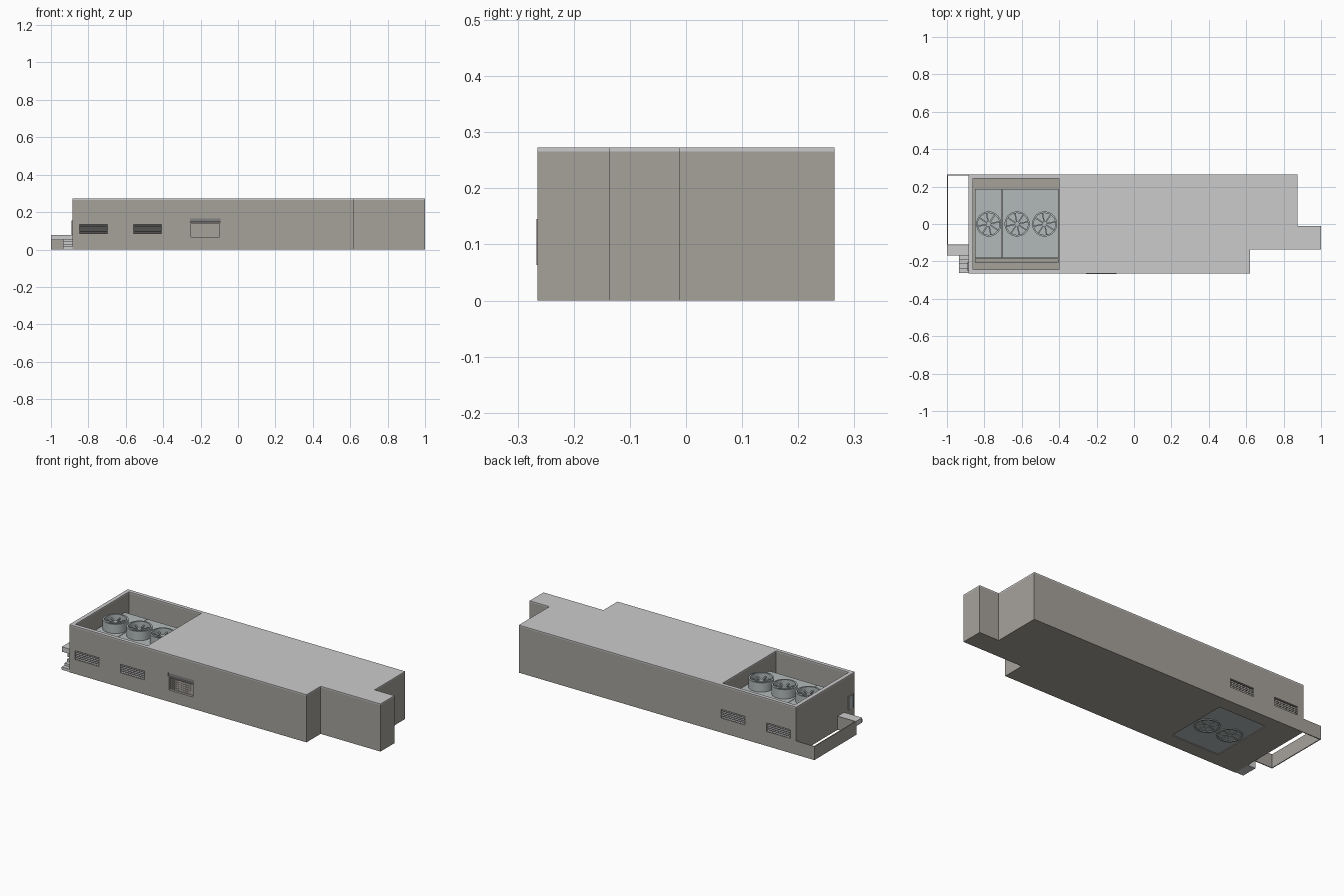
import bpy, bmesh, math
from mathutils import Matrix, Vector

if "Cube" in bpy.data.objects:
    bpy.data.objects.remove(bpy.data.objects["Cube"])


def mat(name, c):
    m = bpy.data.materials.new(name)
    m.diffuse_color = (*c, 1)
    m.use_nodes = True
    m.node_tree.nodes["Principled BSDF"].inputs["Base Color"].default_value = m.diffuse_color
    return m


WALL = mat("wall_brown", (0.38, 0.36, 0.33))
ROOF = mat("roof_grey", (0.60, 0.62, 0.61))
UNIT = mat("unit_grey", (0.45, 0.49, 0.49))
DARK = mat("louver_dark", (0.22, 0.22, 0.22))


def finish(bm, name, m):
    bmesh.ops.recalc_face_normals(bm, faces=bm.faces)
    me = bpy.data.meshes.new(name)
    bm.to_mesh(me)
    bm.free()
    ob = bpy.data.objects.new(name, me)
    if m:
        me.materials.append(m)
    bpy.context.collection.objects.link(ob)
    return ob


def add_box(bm, x0, x1, y0, y1, z0, z1, tilt=0):
    M = (Matrix.Translation(((x0 + x1) / 2, (y0 + y1) / 2, (z0 + z1) / 2))
         @ Matrix.Rotation(tilt, 4, 'X') @ Matrix.Diagonal((x1 - x0, y1 - y0, z1 - z0, 1)))
    bmesh.ops.create_cube(bm, size=1, matrix=M)


def boxes(name, m, *dims):
    bm = bmesh.new()
    for d in dims:
        add_box(bm, *d)
    return finish(bm, name, m)


def extrude(name, m, pts, z0, z1):
    bm = bmesh.new()
    f = bm.faces.new([bm.verts.new((x, y, z0)) for x, y in pts])
    r = bmesh.ops.extrude_face_region(bm, geom=[f])
    bmesh.ops.translate(bm, vec=(0, 0, z1 - z0),
                        verts=[v for v in r["geom"] if isinstance(v, bmesh.types.BMVert)])
    return finish(bm, name, m)


def cut(ob, *dims):
    for d in dims:
        c = boxes("cutter", None, d)
        c.hide_render = True
        mod = ob.modifiers.new("cut", 'BOOLEAN')
        mod.operation, mod.solver, mod.object = 'DIFFERENCE', 'EXACT', c
        bpy.context.view_layer.objects.active = ob
        bpy.ops.object.modifier_apply(modifier=mod.name)
        bpy.data.objects.remove(c)


# Building body and roof cap share one stepped footprint
FOOT = [(-0.885, -0.265), (0.62, -0.265), (0.62, -0.137), (1.0, -0.137),
        (1.0, -0.012), (0.875, -0.012), (0.875, 0.265), (-0.885, 0.265)]
WELL = (-0.862, -0.402, -0.243, 0.243)
LOUVERS = [(-0.848, -0.697), (-0.56, -0.408)]
LZ = (0.083, 0.133)
body = extrude("building_walls", WALL, FOOT, 0, 0.266)
cut(body, (*WELL, 0.01, 0.4), (-0.703, -0.403, -0.183, 0.187, -0.1, 0.1))
for s in (-1, 1):
    for x0, x1 in LOUVERS:
        cut(body, (x0, x1, s * 0.265 - 0.013, s * 0.265 + 0.013, *LZ))
cut(body, (-0.257, -0.093, -0.30, -0.250, 0.063, 0.165))
roof = extrude("roof_cap", ROOF, FOOT, 0.266, 0.273)
cut(roof, (*WELL, 0.2, 0.4))

# Side louvers, front and back
for s, side in ((-1, "front"), (1, "back")):
    for i, (x0, x1) in enumerate(LOUVERS):
        bm = bmesh.new()
        for k in range(5):
            z = LZ[0] + 0.005 + k * 0.01
            add_box(bm, x0, x1, s * 0.259 - 0.006, s * 0.259 + 0.006, z - 0.001, z + 0.001, -s * 0.6)
        finish(bm, f"{side}_louver_{i + 1}", DARK)

# Large intake window with mesh and shutter housing
bm = bmesh.new()
for k in range(13):
    x = -0.25 + k * 0.0125
    add_box(bm, x - 0.001, x + 0.001, -0.255, -0.253, 0.063, 0.145)
for k in range(7):
    z = 0.072 + k * 0.0115
    add_box(bm, -0.257, -0.093, -0.2555, -0.2535, z - 0.001, z + 0.001)
finish(bm, "intake_mesh", WALL)
boxes("intake_frame", WALL, (-0.257, -0.252, -0.266, -0.25, 0.063, 0.145),
      (-0.098, -0.093, -0.266, -0.25, 0.063, 0.145),
      (-0.257, -0.093, -0.266, -0.25, 0.063, 0.068),
      (-0.257, -0.093, -0.266, -0.25, 0.139, 0.144))
boxes("intake_hood", DARK, (-0.257, -0.093, -0.264, -0.25, 0.147, 0.165))

# Cooling units in the roof well
DECK = 0.18
boxes("cooling_unit_small", UNIT, (-0.85, -0.706, -0.183, 0.187, 0.01, DECK))
boxes("cooling_unit_large", UNIT, (-0.703, -0.403, -0.183, 0.187, 0.004, DECK))
boxes("unit_front_rail", WALL, (-0.85, -0.403, -0.206, -0.185, 0.01, 0.03))


def ring(bm, cx, ro, ri, z0, z1, n=32):
    loops = [[bm.verts.new((cx + r * math.cos(2 * math.pi * i / n),
                            r * math.sin(2 * math.pi * i / n), z)) for i in range(n)]
             for r, z in ((ro, z0), (ro, z1), (ri, z1), (ri, z0))]
    for a in range(4):
        p, q = loops[a], loops[(a + 1) % 4]
        for i in range(n):
            j = (i + 1) % n
            bm.faces.new((p[i], p[j], q[j], q[i]))


def wheel(bm, cx, r, z0, z1):
    # hub with eight spokes
    zc = (z0 + z1) / 2
    bmesh.ops.create_cone(bm, cap_ends=True, segments=16, radius1=0.013, radius2=0.013,
                          depth=z1 - z0, matrix=Matrix.Translation((cx, 0, zc)))
    for k in range(8):
        M = (Matrix.Translation((cx, 0, zc)) @ Matrix.Rotation(k * math.pi / 4 + 0.2, 4, 'Z')
             @ Matrix.Translation((r / 2, 0, 0)) @ Matrix.Diagonal((r, 0.007, (z1 - z0) * 0.6, 1)))
        bmesh.ops.create_cube(bm, size=1, matrix=M)


for i, cx in enumerate((-0.777, -0.625, -0.478)):
    bm = bmesh.new()
    ring(bm, cx, 0.067, 0.058, DECK, 0.233)
    wheel(bm, cx, 0.060, 0.205, 0.217)
    fan = finish(bm, f"fan_{i + 1}", UNIT)
    for p in fan.data.polygons:
        p.use_smooth = abs(p.normal.z) < 0.1 and len(fan.data.polygons) > p.index and p.index < 128
    if i:
        # matching grille on the unit's underside
        bm = bmesh.new()
        ring(bm, cx, 0.067, 0.058, 0, 0.004)
        wheel(bm, cx, 0.060, 0, 0.004)
        finish(bm, f"underside_grille_{i}", UNIT)

# Low yard walls at the left end
H, T = 0.078, 0.005
boxes("yard_walls", WALL, (-1.0, -0.885, 0.265 - T, 0.265, 0, H),
      (-1.0, -1.0 + T, -0.112, 0.265, 0, H),
      (-1.0, -0.885, -0.115, -0.115 + T, 0, H))

# Landing and steps beside the yard
boxes("landing", ROOF, (-1.0, -0.885, -0.168, -0.115, 0.05, H))
bm = bmesh.new()
for k in range(4):
    y1 = -0.168 - k * 0.0235
    add_box(bm, -0.935, -0.885, y1 - 0.0235, y1, 0, 0.055 - k * 0.013)
finish(bm, "steps", ROOF)

# Side door on the left wall
boxes("door_panel", UNIT, (-0.888, -0.884, -0.245, -0.208, 0.078, 0.15))
boxes("door_frame", WALL, (-0.891, -0.884, -0.25, -0.245, 0.078, 0.155),
      (-0.891, -0.884, -0.208, -0.203, 0.078, 0.155),
      (-0.891, -0.884, -0.25, -0.203, 0.15, 0.155))
